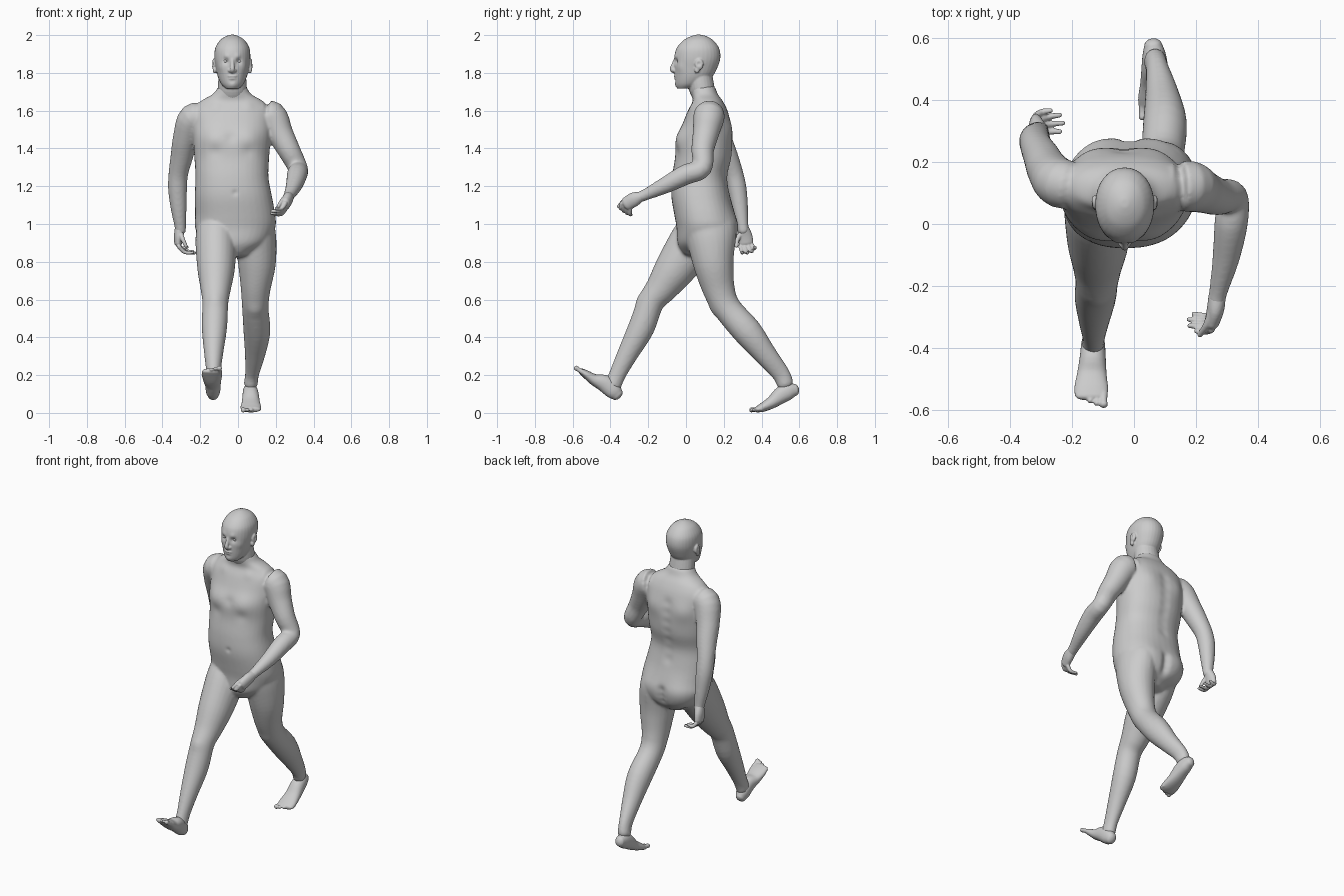
import bpy, bmesh, math
from mathutils import Vector, Matrix


def spline(pts, sub=4):
    """Catmull-Rom through sections (x, y, z, rx, ry)."""
    P = [tuple(p) if len(p) == 5 else tuple(p) + (p[3],) for p in pts]
    out = []
    for i in range(len(P) - 1):
        a, b, c, d = P[max(i - 1, 0)], P[i], P[i + 1], P[min(i + 2, len(P) - 1)]
        for k in range(sub):
            t = k / sub
            out.append([.5 * (2 * q + (r - p) * t + (2 * p - 5 * q + 4 * r - s) * t * t
                              + (3 * q - p - 3 * r + s) * t ** 3) for p, q, r, s in zip(a, b, c, d)])
    return out + [list(P[-1])]


def loft(bm, pts, n=24, power=2.0, flat=False, cap=.8):
    """Closed tube with rounded ends; flat keeps every ring horizontal."""
    S = spline(pts)
    C = [Vector(s[:3]) for s in S]
    d = C[-1] - C[0]
    ref = Vector((0, 1, 0)) if not flat and abs(d.x) > .7 * d.length else Vector((1, 0, 0))
    T = [Vector((0, 0, 1)) if flat else (C[min(i + 1, len(C) - 1)] - C[max(i - 1, 0)]).normalized()
         for i in range(len(C))]
    rings = [(C[i], T[i], S[i][3], S[i][4]) for i in range(len(C))]

    def ends(r, sign):
        c, t, a, b = r
        return [(c + t * sign * cap * min(a, b) * h, t, a * k, b * k)
                for h, k in ((.5, .87), (.85, .53), (1, .1))]
    if cap:
        rings = ends(rings[0], -1)[::-1] + rings + ends(rings[-1], 1)
    loops = []
    for c, t, a, b in rings:
        side = (ref - t * ref.dot(t)).normalized()
        other = t.cross(side)
        loop = []
        for k in range(n):
            u, v = math.cos(2 * math.pi * k / n), math.sin(2 * math.pi * k / n)
            u = math.copysign(abs(u) ** (2 / power), u)
            v = math.copysign(abs(v) ** (2 / power), v)
            loop.append(bm.verts.new(c + side * u * a + other * v * b))
        loops.append(loop)
    for A, B in zip(loops, loops[1:]):
        for k in range(n):
            bm.faces.new((A[k], A[(k + 1) % n], B[(k + 1) % n], B[k]))
    bm.faces.new(loops[0][::-1])
    bm.faces.new(loops[-1])


def ball(bm, loc, size):
    bmesh.ops.create_uvsphere(bm, u_segments=20, v_segments=12, radius=1,
                              matrix=Matrix.Translation(loc) @ Matrix.Diagonal((*size, 1)))


def finish(bm, name, voxel=0, smooth=2, bumps=()):
    """Fuse the pieces to one skin, then push soft bumps and dents (x, y, z, radius, amount)."""
    bmesh.ops.recalc_face_normals(bm, faces=bm.faces)
    me = bpy.data.meshes.new(name)
    bm.to_mesh(me)
    bm.free()
    ob = bpy.data.objects.new(name, me)
    bpy.context.collection.objects.link(ob)
    if voxel:
        m = ob.modifiers.new("fuse", 'REMESH')
        m.mode, m.voxel_size = 'VOXEL', voxel
        s = ob.modifiers.new("soften", 'SMOOTH')
        s.factor, s.iterations = .5, smooth
        me = bpy.data.meshes.new_from_object(ob.evaluated_get(bpy.context.evaluated_depsgraph_get()))
        ob.modifiers.clear()
        ob.data = me
        me.name = name
    if bumps:
        B = [(Vector(b[:3]), b[3], b[4]) for b in bumps]
        N = [v.normal.copy() for v in me.vertices]
        for v, nrm in zip(me.vertices, N):
            h = sum(a * math.exp(-(v.co - c).length_squared / (r * r)) for c, r, a in B
                    if (v.co - c).length_squared < 6 * r * r)
            v.co += nrm * h
    me.shade_smooth()
    return ob


# Body: torso, arms and legs
bm = bmesh.new()
loft(bm, [(-.015, .09, .85, .09, .11), (-.015, .105, .90, .17, .15), (-.015, .11, .98, .212, .16),
          (-.015, .098, 1.05, .212, .16), (-.025, .078, 1.15, .204, .156), (-.032, .073, 1.25, .193, .147),
          (-.033, .092, 1.35, .198, .15), (-.033, .098, 1.45, .205, .148), (-.033, .11, 1.53, .21, .128),
          (-.033, .115, 1.60, .205, .105), (-.033, .115, 1.65, .165, .08), (-.032, .10, 1.685, .105, .07),
          (-.03, .09, 1.72, .078, .066)], n=36, power=2.25, flat=True, cap=.3)
# arm swung forward
loft(bm, [(.10, .12, 1.575, .07), (.175, .122, 1.57, .083), (.222, .105, 1.48, .07), (.27, .088, 1.39, .06),
          (.317, .085, 1.295, .052), (.313, .0, 1.262, .054), (.297, -.11, 1.205, .044),
          (.274, -.21, 1.157, .031), (.266, -.245, 1.143, .029)])
# arm swung back
loft(bm, [(-.15, .12, 1.57, .07), (-.235, .13, 1.56, .08), (-.275, .17, 1.46, .069), (-.297, .215, 1.36, .06),
          (-.316, .252, 1.265, .052), (-.32, .272, 1.18, .05), (-.314, .287, 1.08, .042),
          (-.306, .30, .99, .031), (-.305, .304, .965, .03)])
# leading leg
loft(bm, [(-.115, .085, .98, .105, .12), (-.116, .035, .90, .109, .126), (-.116, -.06, .76, .099, .108),
          (-.118, -.13, .66, .081, .085), (-.12, -.186, .585, .069, .07), (-.125, -.237, .45, .067, .07),
          (-.129, -.31, .31, .05, .055), (-.13, -.362, .205, .037, .045), (-.132, -.385, .15, .037, .045)])
# trailing leg
loft(bm, [(.09, .12, .98, .105, .13), (.097, .133, .90, .107, .125), (.1, .147, .78, .099, .106),
          (.093, .175, .65, .078, .085), (.092, .22, .552, .07, .074), (.1, .325, .43, .071, .077),
          (.09, .42, .31, .054, .06), (.075, .50, .21, .037, .048), (.068, .525, .155, .037, .045)])
bumps = [(-.015, -.085, 1.165, .014, -.008), (-.033, -.05, 1.46, .03, -.006)]
for s in (-1, 1):
    x = -.033
    bumps += [(x + s * .09, -.03, 1.45, .062, .011), (x + s * .085, -.04, 1.385, .035, -.006),
              (x + s * .1, .23, 1.5, .06, .010), (x + s * .09, .02, 1.63, .03, .005),
              (-.015 + s * .1, .25, .98, .08, .014)]
bumps += [(-.033, .24, 1.18 + .06 * i, .03, -.006) for i in range(7)]
bumps += [(-.015, .265, .87 + .04 * i, .025, -.014) for i in range(4)]
bumps += [(-.12, -.245, .60, .035, .006), (.09, .15, .545, .035, .006)]
finish(bm, "body", .008, 8, bumps)

# Head with neck, nose, lips and ears
bm = bmesh.new()
X = -.03
loft(bm, [(X, .105, 1.64, .066, .055), (X, .087, 1.70, .077, .068), (X, .073, 1.78, .073, .068)], flat=True)
loft(bm, [(X, -.008, 1.717, .034, .036), (X, .016, 1.74, .058, .07), (X, .04, 1.78, .077, .099),
          (X, .053, 1.83, .088, .114), (X, .06, 1.88, .095, .122), (X, .0625, 1.93, .091, .113),
          (X, .065, 1.97, .068, .082), (X, .067, 1.991, .04, .048), (X, .067, 2.002, .012, .014)],
     n=32, power=2.1, flat=True, cap=0)
loft(bm, [(X, -.052, 1.88, .009), (X, -.064, 1.85, .010), (X, -.073, 1.82, .013), (X, -.058, 1.806, .012)])
for s in (-1, 1):
    ball(bm, (X + s * .014, -.06, 1.812), (.009, .012, .009))
    ball(bm, (X + s * .097, .07, 1.845), (.012, .023, .03))
    ball(bm, (X + s * .094, .058, 1.815), (.01, .014, .018))
ball(bm, (X, -.052, 1.783), (.027, .013, .006))
ball(bm, (X, -.05, 1.769), (.023, .013, .006))
bumps = [(X, -.055, 1.737, .02, .005), (X, -.06, 1.755, .012, -.003)]
for s in (-1, 1):
    bumps += [(X + s * .035, -.056, 1.862, .017, -.011), (X + s * .032, -.062, 1.888, .017, .005),
              (X + s * .058, -.03, 1.83, .025, .004), (X + s * .109, .067, 1.848, .012, -.007)]
finish(bm, "head", .0045, 2, bumps)

bm = bmesh.new()
for s in (-1, 1):
    ball(bm, (X + s * .035, -.036, 1.862), (.015, .012, .010))
finish(bm, "eyes")


# Hands: palm, four curled fingers and a thumb
def hand(name, palm, roots, tips, curl, thumb):
    bm = bmesh.new()
    loft(bm, palm)
    a, b = Vector(roots[0]), Vector(roots[1])
    for i, tip in enumerate(tips):
        r, e = a.lerp(b, i / 3), Vector(tip)
        m = r.lerp(e, .5) + Vector(curl)
        loft(bm, [(*r, .012), (*m, .0105), (*e, .008)], n=12)
    loft(bm, thumb, n=12)
    finish(bm, name, .004, 2)


hand("forward_hand",
     [(.268, -.235, 1.147, .028, .026), (.263, -.275, 1.13, .028, .038), (.252, -.315, 1.106, .024, .036)],
     [(.25, -.34, 1.11), (.25, -.296, 1.078)],
     [(.20, -.345, 1.082), (.178, -.328, 1.068), (.176, -.308, 1.056), (.192, -.29, 1.05)],
     (.008, -.004, -.012),
     [(.255, -.275, 1.145, .015), (.235, -.325, 1.125, .012), (.212, -.358, 1.092, .009)])
hand("backward_hand",
     [(-.305, .302, .985, .028, .027), (-.314, .312, .94, .025, .038), (-.317, .318, .90, .021, .039)],
     [(-.316, .348, .89), (-.314, .288, .882)],
     [(-.268, .366, .878), (-.238, .352, .856), (-.228, .326, .847), (-.238, .298, .848)],
     (-.006, .004, -.014),
     [(-.305, .292, .95, .015), (-.292, .272, .918, .012), (-.275, .268, .882, .009)])


# Feet: sole loft plus five toes; inner is the side of the big toe
def foot(name, sections, inner, step):
    bm = bmesh.new()
    loft(bm, sections, power=2.2)
    c, d = Vector(sections[-1][:3]), Vector(step).normalized()
    for i, (length, r) in enumerate(((.042, .014), (.042, .010), (.036, .010), (.028, .009), (.018, .009))):
        p = c + Vector((inner * (.040 - .0215 * i), 0, 0)) - d * (.012 + .004 * i)
        loft(bm, [(*p, r), (*(p + d * length * .6), r * .85), (*(p + d * length), r)], n=12)
    finish(bm, name, .0045, 2)


foot("leading_foot",
     [(-.132, -.365, .098, .030, .035), (-.132, -.385, .117, .038, .044), (-.133, -.43, .155, .042, .046),
      (-.136, -.485, .175, .048, .031), (-.138, -.53, .205, .055, .022), (-.138, -.557, .222, .051, .015)],
     1, (0, -.8, .5))
foot("trailing_foot",
     [(.062, .575, .122, .030, .033), (.065, .545, .115, .038, .044), (.067, .505, .095, .043, .045),
      (.068, .455, .056, .048, .033), (.068, .405, .029, .055, .024), (.068, .375, .018, .051, .016)],
     -1, (0, -1, -.08))
